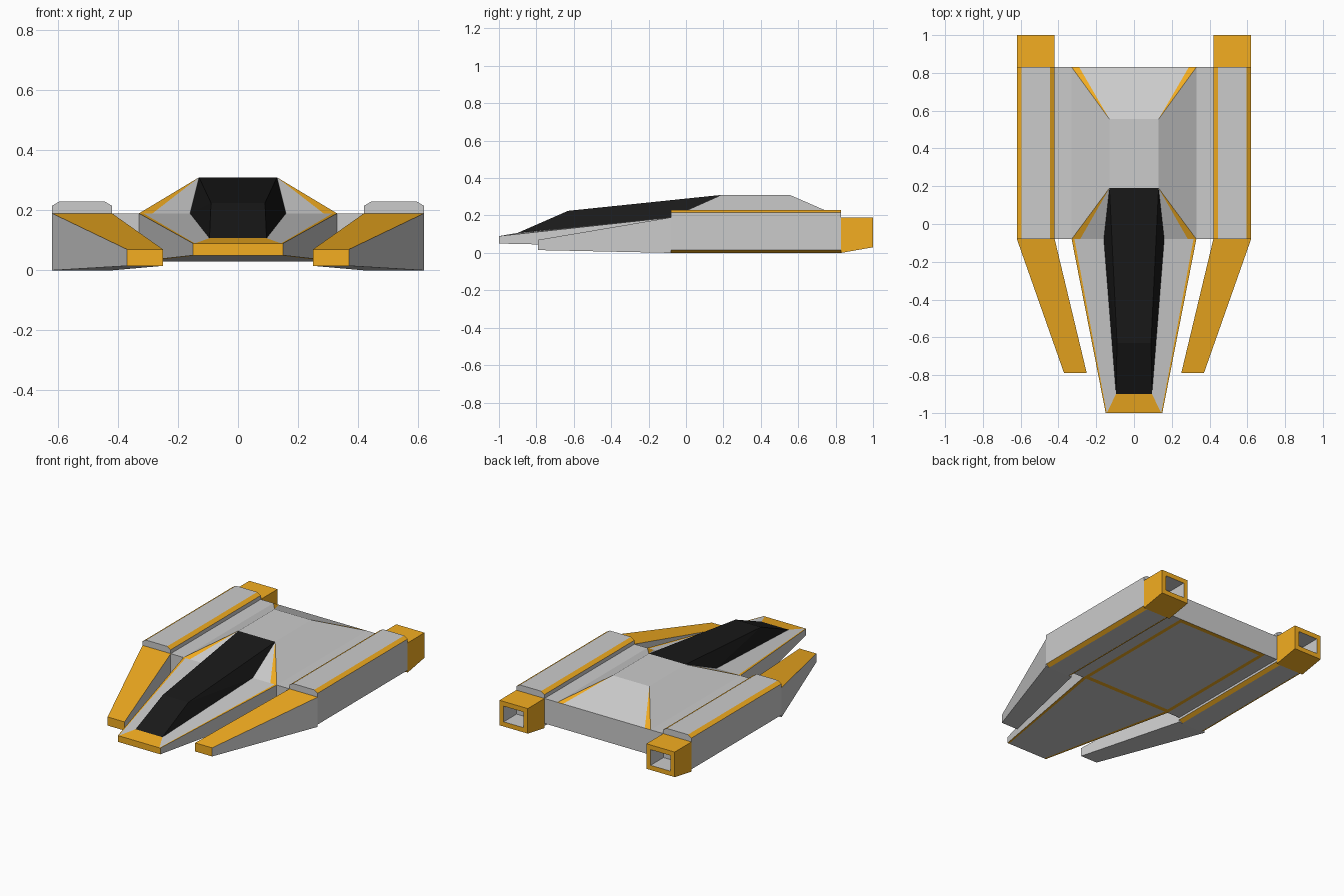
import bpy, bmesh

if "Cube" in bpy.data.objects:
    bpy.data.objects.remove(bpy.data.objects["Cube"])


def material(name, rgb):
    m = bpy.data.materials.new(name)
    m.diffuse_color = (*rgb, 1)
    m.use_nodes = True
    m.node_tree.nodes["Principled BSDF"].inputs["Base Color"].default_value = m.diffuse_color
    return m


GREY, ORANGE, BLACK = 0, 1, 2
MATS = [material("grey_plate", (0.8, 0.8, 0.8)),
        material("orange_trim", (0.9, 0.42, 0.015)),
        material("black_glass", (0.01, 0.01, 0.01))]


def finish(name, bm):
    bmesh.ops.remove_doubles(bm, verts=bm.verts, dist=1e-5)
    bmesh.ops.recalc_face_normals(bm, faces=bm.faces)
    me = bpy.data.meshes.new(name)
    bm.to_mesh(me)
    bm.free()
    for m in MATS:
        me.materials.append(m)
    ob = bpy.data.objects.new(name, me)
    bpy.context.collection.objects.link(ob)


def symmetric(name, pts, faces):
    """Faces are named points of the right half; '0' + name is that point at x = 0."""
    bm = bmesh.new()
    for s in (1, -1):
        for keys, mat in faces:
            vs = []
            for k in keys.split():
                x, y, z = pts[k.lstrip("0")]
                vs.append(bm.verts.new((0 if k[0] == "0" else s * x, y, z)))
            bm.faces.new(vs).material_index = mat
    finish(name, bm)


def loft(name, side, rings, colour, caps):
    """Skin rings of points; colour(band, edge) picks the face material."""
    bm = bmesh.new()
    rows = [[bm.verts.new((side * x, y, z)) for x, y, z in r] for r in rings]
    n = len(rows[0])
    for b in range(len(rows) - 1):
        for e in range(n):
            f = (e + 1) % n
            face = bm.faces.new((rows[b][e], rows[b][f], rows[b + 1][f], rows[b + 1][e]))
            face.material_index = colour(b, e)
    for row, mat in zip((rows[0], rows[-1]), caps):
        bm.faces.new(row).material_index = mat
    finish(name, bm)


def rect(x0, x1, z0, z1, y):
    return [(x0, y, z0), (x1, y, z0), (x1, y, z1), (x0, y, z1)]


# Shared corner points of hull and canopy (right half)
F, R, LOW, DECK = -0.08, 0.83, 0.03, 0.19
P = {
    "nl": (0.15, -1, 0.05), "nli": (0.138, -1, 0.05),
    "nt": (0.15, -1, 0.09), "nti": (0.144, -1, 0.09),
    "c1": (0.095, -0.9, 0.107), "c2": (0.16, F, DECK), "c3": (0.13, 0.19, 0.31),
    "t": (0.09, -0.63, 0.225),
    "p": (0.33, F, DECK), "pi": (0.315, F, DECK), "q": (0.285, F, DECK),
    "s": (0.13, 0.555, 0.31), "r": (0.33, R, DECK), "ri": (0.29, R, DECK),
    "wf": (0.42, F, DECK), "wr": (0.42, R, DECK),
    "wfl": (0.42, F, LOW), "wrl": (0.42, R, LOW),
    "b": (0.33, F, LOW), "bi": (0.308, F, LOW), "d": (0.33, R, LOW),
    "e": (0.305, F + 0.03, LOW), "g": (0.305, R - 0.03, LOW),
}

# Main hull
symmetric("hull", P, [
    ("0nl nli nl nt nti 0nt", ORANGE), ("0nt nti c1 0c1", ORANGE),
    ("nti nt p pi", ORANGE), ("nti pi q c2 c1", GREY),
    ("c2 q c3", GREY), ("q pi p c3", ORANGE),
    ("p r s c3", GREY), ("c3 s 0s 0c3", GREY),
    ("s ri 0r 0s", GREY), ("s r ri", ORANGE),
    ("p wf wr r", GREY), ("p wf wfl b", GREY),
    ("nl b p nt", GREY), ("nl nli bi b", ORANGE), ("0nl nli bi 0b", GREY),
    ("b wfl wrl d", GREY), ("0b bi b e 0e", ORANGE), ("b d g e", ORANGE),
    ("d 0d 0g g", ORANGE), ("0e e g 0g", GREY),
    ("0r ri r wr wrl d 0d", GREY),
])

# Black canopy
symmetric("canopy", P, [
    ("c1 c2 t", BLACK), ("c2 c3 t", BLACK), ("c1 t 0t 0c1", BLACK),
    ("t c3 0c3 0t", BLACK), ("c1 c2 0c2 0c1", BLACK), ("c2 c3 0c3 0c2", BLACK),
])

# Side pods: body with orange chamfers, tapered prong, hollow nozzle
X0, X1 = 0.42, 0.62
SECTION = [(X0 + 0.025, 0), (X1 - 0.025, 0), (X1, 0.015), (X1, 0.215),
           (X1 - 0.025, 0.23), (X0 + 0.025, 0.23), (X0, 0.215), (X0, 0.015)]
for label, side in (("right", 1), ("left", -1)):
    loft(f"{label}_pod", side, [[(x, y, z) for x, z in SECTION] for y in (F, R)],
         lambda b, e: ORANGE if e % 2 else GREY, (GREY, GREY))
    # SECTION edges 1,3,5,7 are the chamfers
    loft(f"{label}_prong", side,
         [rect(0.25, 0.37, 0.015, 0.07, -0.79), rect(X0, X1, 0, DECK, F)],
         lambda b, e: ORANGE if e == 2 else GREY, (ORANGE, GREY))
    loft(f"{label}_nozzle", side,
         [rect(X0, X1, 0, DECK, R), rect(X0, X1, 0.03, DECK, 1),
          rect(X0 + 0.03, X1 - 0.03, 0.06, 0.16, 1),
          rect(X0 + 0.03, X1 - 0.03, 0.06, 0.16, 0.87)],
         lambda b, e: GREY if b == 2 else ORANGE, (ORANGE, GREY))
